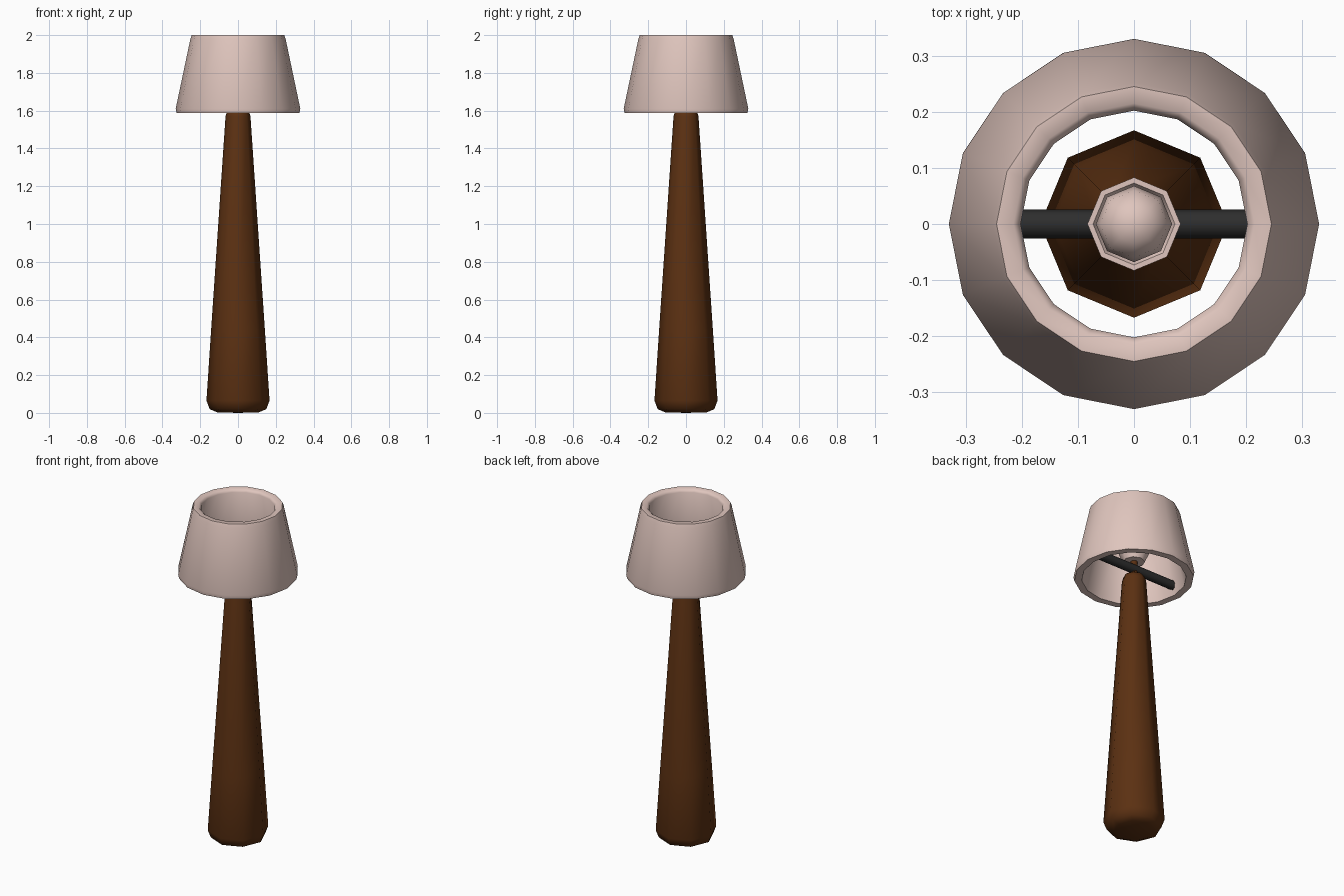
import bpy, bmesh, math
from mathutils import Matrix

if "Cube" in bpy.data.objects:
    bpy.data.objects.remove(bpy.data.objects["Cube"])


def material(name, rgb):
    m = bpy.data.materials.new(name)
    m.diffuse_color = (*rgb, 1)
    m.use_nodes = True
    m.node_tree.nodes["Principled BSDF"].inputs["Base Color"].default_value = m.diffuse_color
    return m


PINK = material("pale pink", (0.74, 0.56, 0.51))
BROWN = material("dark brown wood", (0.105, 0.03, 0.006))
BLACK = material("charcoal metal", (0.027, 0.027, 0.027))


def lathe(name, profile, sides, mat, closed=False, matrix=None):
    """Spin (radius, z) points around z; radius 0 makes a pole."""
    bm = bmesh.new()
    rings = []
    for r, z in profile:
        if r == 0:
            rings.append([bm.verts.new((0, 0, z))] * sides)
        else:
            angs = [2 * math.pi * i / sides for i in range(sides)]
            rings.append([bm.verts.new((r * math.cos(a), r * math.sin(a), z)) for a in angs])
    pairs = list(zip(rings, rings[1:]))
    if closed:
        pairs.append((rings[-1], rings[0]))
    for a, b in pairs:
        for i in range(sides):
            j = (i + 1) % sides
            corners = list(dict.fromkeys([a[i], a[j], b[j], b[i]]))
            bm.faces.new(corners)
    bmesh.ops.recalc_face_normals(bm, faces=bm.faces)
    if matrix:
        bm.transform(matrix)
    me = bpy.data.meshes.new(name)
    bm.to_mesh(me)
    bm.free()
    me.materials.append(mat)
    ob = bpy.data.objects.new(name, me)
    bpy.context.collection.objects.link(ob)
    bpy.ops.object.select_all(action='DESELECT')
    bpy.context.view_layer.objects.active = ob
    ob.select_set(True)
    bpy.ops.object.shade_smooth_by_angle(angle=math.radians(60))
    return ob


# Tapered wooden post with rounded foot
lathe("post", [(0, 0), (0.11, 0.003), (0.15, 0.02), (0.167, 0.065), (0.143, 0.43),
               (0.066, 1.57), (0.058, 1.595), (0.045, 1.605), (0, 1.605)], 8, BROWN)

# Thin stem holding the bulb
lathe("stem", [(0, 1.59), (0.02, 1.59), (0.02, 1.72), (0, 1.72)], 8, BROWN)

# Thick hollow lampshade
lathe("lampshade", [(0.325, 1.587), (0.33, 1.61), (0.252, 1.98), (0.245, 2.0),
                    (0.215, 2.0), (0.202, 1.985), (0.28, 1.61), (0.285, 1.587)],
      16, PINK, closed=True)

# Crossbar carrying the shade
lathe("crossbar", [(0, -0.285), (0.026, -0.285), (0.026, 0.285), (0, 0.285)], 8, BLACK,
      matrix=Matrix.Translation((0, 0, 1.645)) @ Matrix.Rotation(math.pi / 2, 4, 'Y'))

# Bulb cup and rounded bulb
lathe("bulb_cup", [(0, 1.69), (0.06, 1.69), (0.083, 1.74), (0.073, 1.74),
                   (0.06, 1.715), (0, 1.715)], 8, PINK)
lathe("bulb", [(0, 1.71), (0.06, 1.715), (0.068, 1.75), (0.06, 1.785), (0.035, 1.81), (0, 1.82)],
      8, PINK)
